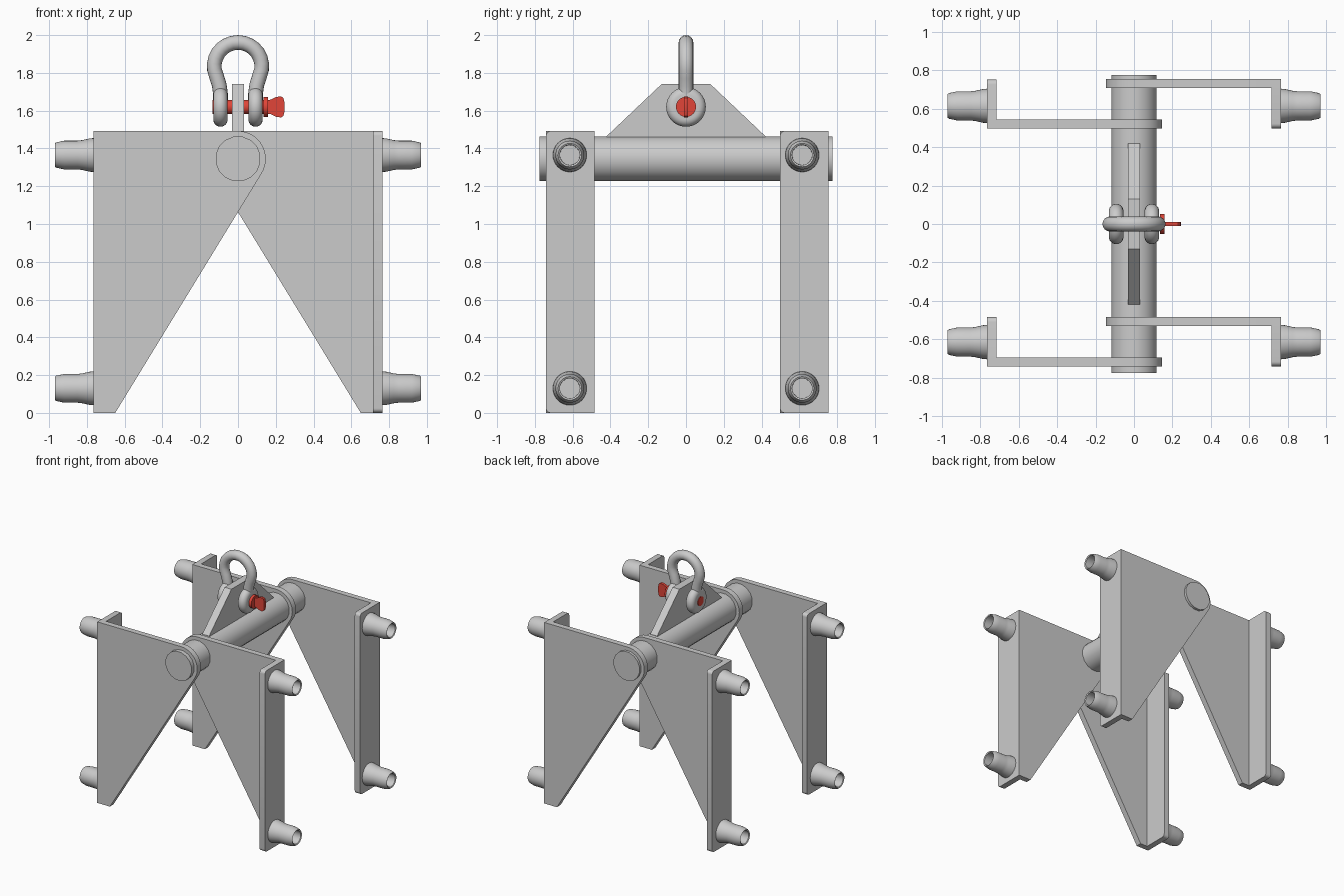
import bpy, bmesh, math
from mathutils import Matrix, Vector

if "Cube" in bpy.data.objects:
    bpy.data.objects.remove(bpy.data.objects["Cube"])

PIN_Z, EYE_Z = 1.345, 1.62
red = bpy.data.materials.new("red_paint")
red.diffuse_color = (0.75, 0.06, 0.04, 1)
red.use_nodes = True
red.node_tree.nodes["Principled BSDF"].inputs["Base Color"].default_value = red.diffuse_color


def finish(name, bm, mat=None):
    bmesh.ops.remove_doubles(bm, verts=bm.verts, dist=1e-5)
    bmesh.ops.recalc_face_normals(bm, faces=bm.faces)
    me = bpy.data.meshes.new(name)
    bm.to_mesh(me)
    bm.free()
    me.shade_smooth()
    me.set_sharp_from_angle(angle=math.radians(35))
    if mat:
        me.materials.append(mat)
    ob = bpy.data.objects.new(name, me)
    bpy.context.collection.objects.link(ob)
    return ob


def prism(name, pts, axis, lo, hi, mat=None):
    """Extrude a (horizontal, z) outline along x or y."""
    bm = bmesh.new()
    at = (lambda u, z: (lo, u, z)) if axis == "x" else (lambda u, z: (u, lo, z))
    face = bm.faces.new([bm.verts.new(at(u, z)) for u, z in pts])
    ext = bmesh.ops.extrude_face_region(bm, geom=[face])["geom"]
    d = hi - lo
    step = Vector((d, 0, 0)) if axis == "x" else Vector((0, d, 0))
    bmesh.ops.translate(bm, vec=step, verts=[g for g in ext if isinstance(g, bmesh.types.BMVert)])
    return finish(name, bm, mat)


def lathe(name, profile, y, z, seg=32, closed=False, mat=None, turn=0):
    """Revolve (x, radius) points about the x axis through (y, z)."""
    bm = bmesh.new()
    vs = [bm.verts.new((x, 0, r)) for x, r in profile]
    pairs = list(zip(vs, vs[1:])) + ([(vs[-1], vs[0])] if closed else [])
    edges = [bm.edges.new(p) for p in pairs]
    bmesh.ops.spin(bm, geom=vs + edges, cent=(0, 0, 0), axis=(1, 0, 0),
                   angle=math.tau, steps=seg, use_duplicate=False)
    bmesh.ops.rotate(bm, verts=bm.verts, matrix=Matrix.Rotation(turn, 3, "X"))
    bmesh.ops.translate(bm, vec=(0, y, z), verts=bm.verts)
    return finish(name, bm, mat)


def rounded_rect(a, b, h, r, free):
    """Rectangle with the corners on its free edge rounded."""
    fixed = a if free == b else b
    s = 1 if free > fixed else -1
    arc = [(math.cos(math.radians(t)), math.sin(math.radians(t))) for t in range(0, 91, 18)]
    low = [(free - s * (r - r * c), r - r * q) for c, q in reversed(arc)]
    high = [(free - s * (r - r * c), h - r + r * q) for c, q in arc]
    return [(fixed, 0)] + low + high + [(fixed, h)]


# Side brackets: plate, folded flange and two hollow pegs each
TOP, R = 1.492, 0.147
arc = [(R * math.cos(math.radians(t)), PIN_Z + R * math.sin(math.radians(t)))
       for t in [90 + 121.5 * i / 16 for i in range(17)]]
outline = [(0.65, 0), (0.765, 0), (0.765, TOP)] + arc
peg = [(0.76, 0.09), (0.785, 0.088), (0.825, 0.079), (0.85, 0.076), (0.92, 0.076),
       (0.962, 0.067), (0.97, 0.062), (0.965, 0.053), (0.76, 0.052)]
brackets = [("back_right", 1, 0.707, 0.754, 0.498, 0.754, 0.498),
            ("front_right", 1, -0.531, -0.484, -0.741, -0.484, -0.741),
            ("back_left", -1, 0.497, 0.544, 0.497, 0.752, 0.752),
            ("front_left", -1, -0.741, -0.694, -0.741, -0.485, -0.485)]
for label, s, y0, y1, f0, f1, free in brackets:
    prism(label + "_plate", [(s * x, z) for x, z in outline], "y", y0, y1)
    prism(label + "_flange", rounded_rect(f0, f1, TOP, 0.025, free), "x", s * 0.716, s * 0.765)
    for pos, z in (("lower", 0.13), ("upper", 1.365)):
        lathe(f"{label}_{pos}_peg", [(s * x, r) for x, r in peg],
              math.copysign(0.615, y0), z, 32, True)

# Hinge bar running front to back
bar = lathe("hinge_bar", [(-0.775, 0), (-0.775, 0.12), (0.775, 0.12), (0.775, 0)],
            0, 0, 16, turn=math.pi / 16)
bar.data.transform(Matrix.Translation((0, 0, PIN_Z)) @ Matrix.Rotation(math.pi / 2, 4, "Z"))

# Lifting lug on the bar
prism("lifting_lug", [(-0.42, 1.40), (0.42, 1.40), (0.42, 1.465), (0.13, 1.74),
                      (-0.13, 1.74), (-0.42, 1.465)], "x", -0.031, 0.031)

# Shackle bow: a swept round bar
half = [(0.093, 1.64), (0.093, 1.69), (0.099, 1.735), (0.113, 1.78)]
dome = [(0.126 * math.cos(math.radians(t)), 1.835 + 0.126 * math.sin(math.radians(t)))
        for t in range(-8, 189, 14)]
path = half + dome + [(-x, z) for x, z in reversed(half)]
cu = bpy.data.curves.new("bow_path", "CURVE")
cu.dimensions = "3D"
cu.bevel_depth, cu.bevel_resolution, cu.use_fill_caps = 0.039, 6, True
sp = cu.splines.new("POLY")
sp.points.add(len(path) - 1)
for p, (x, z) in zip(sp.points, path):
    p.co = (x, 0, z, 1)
helper = bpy.data.objects.new("bow_path", cu)
bpy.context.collection.objects.link(helper)
bpy.context.view_layer.update()
bm = bmesh.new()
tmp = bpy.data.meshes.new_from_object(helper.evaluated_get(bpy.context.evaluated_depsgraph_get()))
bm.from_mesh(tmp)
bpy.data.objects.remove(helper)
bpy.data.meshes.remove(tmp)
finish("shackle_bow", bm)

# Shackle eyes with rounded rims
rim = [(0.038 * math.sin(math.radians(t)), 0.067 + 0.038 * math.cos(math.radians(t)))
       for t in range(-90, 91, 15)]
eye = [(-0.038, 0.036)] + rim + [(0.038, 0.036)]
for label, cx in (("left", -0.093), ("right", 0.093)):
    lathe(label + "_shackle_eye", [(cx + x, r) for x, r in eye], 0, EYE_Z, 32, True)

# Shackle pin with collar and flat thumb grip
lathe("shackle_pin", [(-0.136, 0), (-0.136, 0.037), (0.136, 0.037), (0.136, 0.053),
                      (0.158, 0.053), (0.158, 0)], 0, EYE_Z, 32, mat=red)
grip = [(0.15, -0.036), (0.172, -0.038), (0.2, -0.052), (0.228, -0.056), (0.24, -0.048),
        (0.246, -0.025)]
grip += [(x, -z) for x, z in reversed(grip)]
prism("pin_grip", [(x, EYE_Z + z) for x, z in grip], "y", -0.011, 0.011, red)
